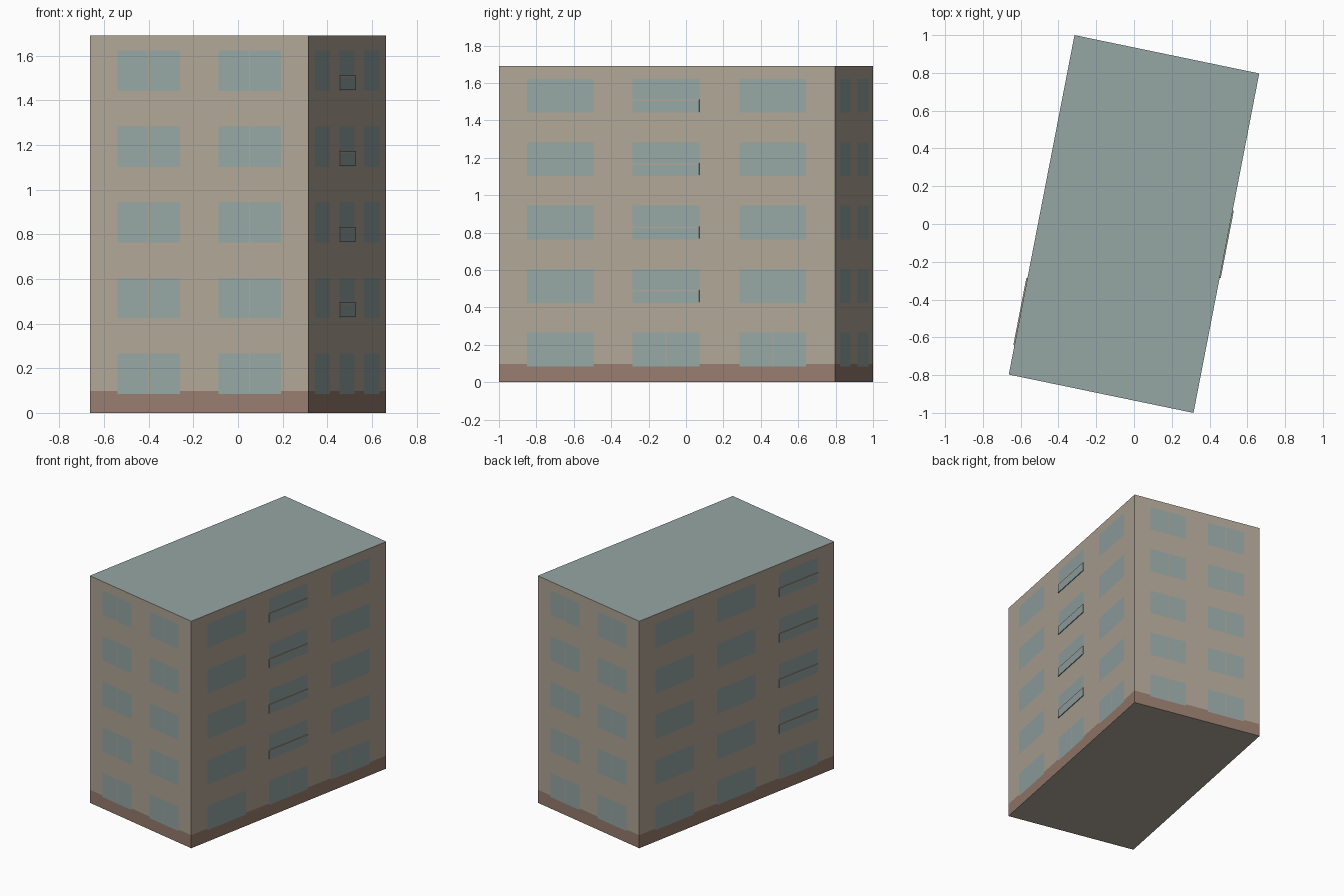
import bpy, bmesh
from mathutils import Vector

cube = bpy.data.objects.get("Cube")
if cube:
    bpy.data.objects.remove(cube, do_unlink=True)


def material(name, rgb):
    m = bpy.data.materials.new(name)
    m.use_nodes = True
    m.diffuse_color = (*rgb, 1)
    m.node_tree.nodes["Principled BSDF"].inputs["Base Color"].default_value = (*rgb, 1)
    return m


MATS = [material("tan_plaster", (0.44, 0.38, 0.31)),
        material("blue_grey", (0.30, 0.38, 0.37)),
        material("brick_base", (0.31, 0.20, 0.155))]
TAN, GLASS, BRICK = range(3)

HEIGHT, BASE = 1.69, 0.097
FLOORS = [(0.085 + 0.339 * i, 0.266 + 0.339 * i) for i in range(5)]
SHORT_COLS = [(0.126, 0.412), (0.588, 0.874)]
LONG_COLS = [(0.084, 0.282), (0.398, 0.596), (0.716, 0.914)]
MULLION = 0.006

# Footprint corners, counter-clockwise from the front left of the plan
P = [Vector(c) for c in ((-0.663, -0.797, 0), (0.315, -1, 0),
                         (0.663, 0.797, 0), (-0.315, 1, 0))]


def make_object(name, bm):
    mesh = bpy.data.meshes.new(name)
    bm.to_mesh(mesh)
    bm.free()
    for m in MATS:
        mesh.materials.append(m)
    obj = bpy.data.objects.new(name, mesh)
    bpy.context.collection.objects.link(obj)
    return obj


def add_wall(name, a, b, cols, has_mullion):
    """Wall divided along window edges; each cell is coloured by what it shows."""
    half = MULLION / 2 / (b - a).length
    us, zs = {0, 1}, {0, BASE, HEIGHT}
    for u0, u1 in cols:
        mid = (u0 + u1) / 2
        us |= {u0, mid - half, mid + half, u1}
    for z0, z1 in FLOORS:
        zs |= {z0, z1}
    us, zs = sorted(us), sorted(zs)
    bm = bmesh.new()
    grid = [[bm.verts.new(a.lerp(b, u) + Vector((0, 0, z))) for z in zs] for u in us]
    for i in range(len(us) - 1):
        for j in range(len(zs) - 1):
            f = bm.faces.new((grid[i][j], grid[i + 1][j],
                              grid[i + 1][j + 1], grid[i][j + 1]))
            u, z = (us[i] + us[i + 1]) / 2, (zs[j] + zs[j + 1]) / 2
            f.material_index = BRICK if z < BASE else TAN
            for c, (u0, u1) in enumerate(cols):
                for n, (z0, z1) in enumerate(FLOORS):
                    if u0 < u < u1 and z0 < z < z1:
                        bar = abs(u - (u0 + u1) / 2) < half and has_mullion(c, n)
                        f.material_index = TAN if bar else GLASS
    return make_object(name, bm)


def add_box(name, a, b, u0, u1, z0, z1, depth, mat):
    """Shallow box standing out from the wall a-b."""
    out = (b - a).cross(Vector((0, 0, 1))).normalized() * depth
    bm = bmesh.new()
    foot = [a.lerp(b, u0), a.lerp(b, u0) + out, a.lerp(b, u1) + out, a.lerp(b, u1)]
    low = [bm.verts.new(p + Vector((0, 0, z0))) for p in foot]
    high = [bm.verts.new(p + Vector((0, 0, z1))) for p in foot]
    bm.faces.new(low)
    bm.faces.new(high)
    for i in range(4):
        k = (i + 1) % 4
        bm.faces.new((low[i], low[k], high[k], high[i]))
    bmesh.ops.recalc_face_normals(bm, faces=bm.faces)
    for f in bm.faces:
        f.material_index = mat
    return make_object(name, bm)


def add_slab(name, z, mat, up):
    bm = bmesh.new()
    verts = [bm.verts.new(p + Vector((0, 0, z))) for p in P]
    bm.faces.new(verts if up else verts[::-1]).material_index = mat
    return make_object(name, bm)


# Shell
add_wall("front_wall", P[0], P[1], SHORT_COLS, lambda c, n: True)
add_wall("right_wall", P[1], P[2], LONG_COLS, lambda c, n: n == 0 and c > 0)
add_wall("back_wall", P[2], P[3], SHORT_COLS, lambda c, n: True)
add_wall("left_wall", P[3], P[0], LONG_COLS, lambda c, n: n == 0 and c != 1)
add_slab("roof", HEIGHT, GLASS, True)
add_slab("underside", 0, TAN, False)

# Shallow balconies with a pale rail, one column on each long wall
for side, a, b, col in (("right", P[1], P[2], 1), ("left", P[3], P[0], 2)):
    u0, u1 = LONG_COLS[col]
    for n, (z0, z1) in enumerate(FLOORS[1:], 1):
        add_box(f"{side}_balcony_{n}", a, b, u0, u1, z0 + 0.005, z0 + 0.062, 0.006, GLASS)
        add_box(f"{side}_balcony_rail_{n}", a, b, u0, u1, z0 + 0.062, z0 + 0.07, 0.006, TAN)
